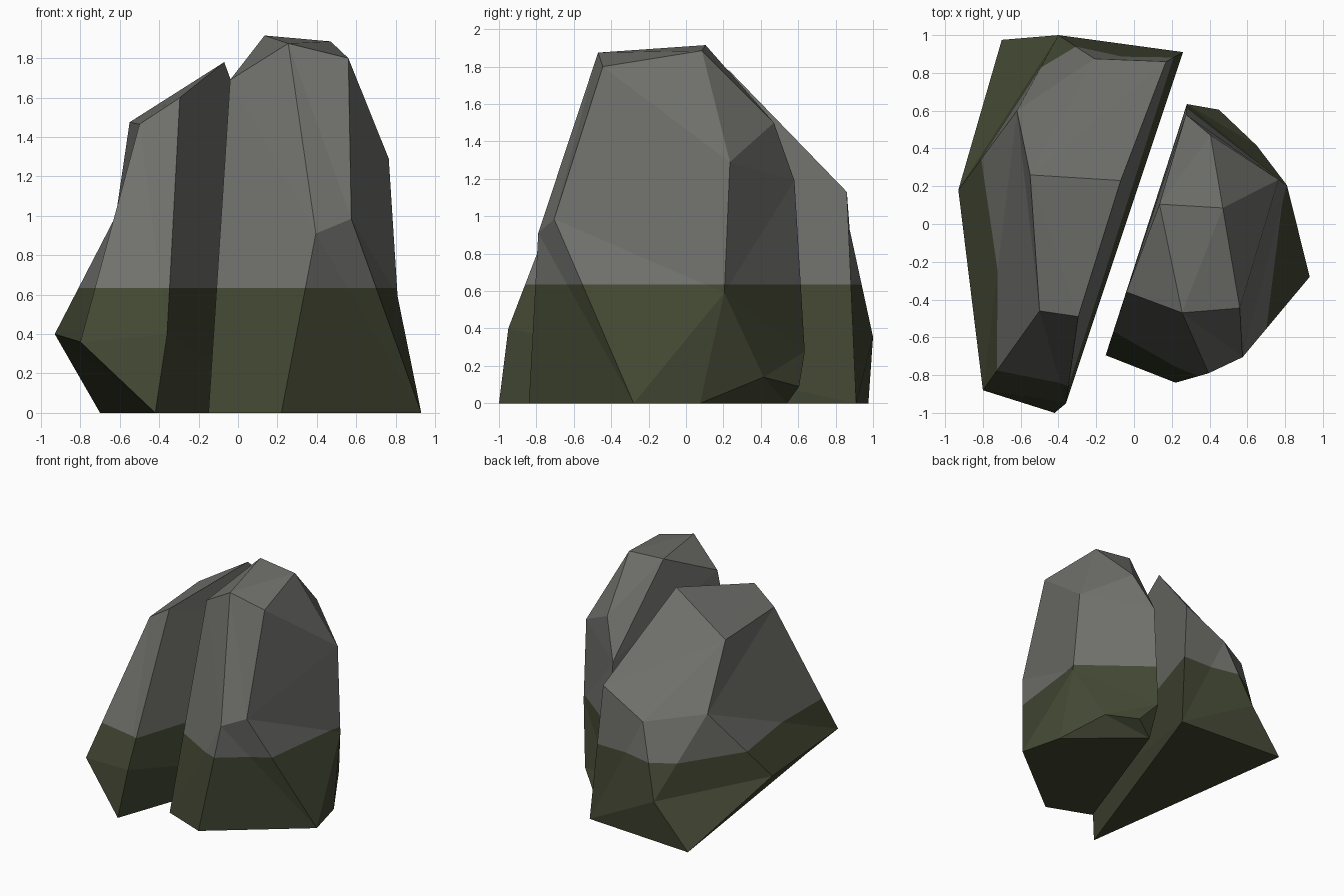
import bpy, bmesh
from mathutils import Vector

if "Cube" in bpy.data.objects:
    bpy.data.objects.remove(bpy.data.objects["Cube"])

MOSS_HEIGHT = 0.635


def material(name, colour):
    m = bpy.data.materials.new(name)
    m.diffuse_color = (*colour, 1.0)
    m.use_nodes = True
    m.node_tree.nodes["Principled BSDF"].inputs["Base Color"].default_value = m.diffuse_color
    return m


stone = material("grey_stone", (0.162, 0.162, 0.15))
moss = material("dark_moss", (0.056, 0.064, 0.033))


def boulder(name, corners, facets):
    """Chiselled boulder: each facet is a string of corner letters (a = first corner)."""
    bm = bmesh.new()
    vs = [bm.verts.new(c) for c in corners]
    for facet in facets.split():
        bm.faces.new([vs[ord(ch) - ord("a")] for ch in facet])
    bmesh.ops.recalc_face_normals(bm, faces=bm.faces[:])
    bmesh.ops.triangulate(bm, faces=bm.faces[:])
    # cut the moss line and colour by height
    bmesh.ops.bisect_plane(bm, geom=bm.verts[:] + bm.edges[:] + bm.faces[:],
                           plane_co=Vector((0, 0, MOSS_HEIGHT)), plane_no=Vector((0, 0, 1)))
    for f in bm.faces:
        f.smooth = False
        f.material_index = int(f.calc_center_median().z < MOSS_HEIGHT)
    mesh = bpy.data.meshes.new(name)
    bm.to_mesh(mesh)
    bm.free()
    mesh.materials.append(stone)
    mesh.materials.append(moss)
    ob = bpy.data.objects.new(name, mesh)
    bpy.context.collection.objects.link(ob)
    return ob


# long leaning boulder on the left
boulder("left_boulder", [
    (-0.42, -1.00, 0), (-0.70, 0.975, 0), (0.26, 0.91, 0),             # foot
    (-0.93, 0.18, 0.40), (-0.80, -0.88, 0.36), (-0.36, -0.95, 0.40),   # lower ring
    (-0.40, 1.00, 0.355),
    (-0.62, 0.60, 1.00), (-0.21, 0.875, 0.93), (0.17, 0.86, 1.13),     # back shoulder
    (-0.50, -0.46, 1.465), (-0.295, -0.49, 1.60),                      # crest
    (-0.07, 0.23, 1.78), (-0.55, 0.26, 1.475),
], "abc aedb deh ekh knh klmn mnhgij bdg dhg bgijc aflmjc eklfa")

# tall boulder on the right
boulder("right_boulder", [
    (-0.15, -0.695, 0), (0.22, -0.84, 0), (0.93, -0.28, 0),            # foot
    (0.84, 0.075, 0), (0.29, 0.54, 0),
    (0.65, 0.415, 0.14), (0.45, 0.605, 0.09), (0.28, 0.635, 0.275),    # undercut back
    (0.81, 0.205, 0.59), (0.395, -0.79, 0.91), (0.575, -0.705, 0.985), # middle
    (0.765, 0.235, 1.29), (0.275, 0.58, 1.19), (0.405, 0.47, 1.50),
    (-0.04, -0.36, 1.69), (0.255, -0.47, 1.875), (0.56, -0.445, 1.80), # crest
    (0.135, 0.105, 1.915), (0.47, 0.085, 1.885),
], "abcde abjpo bckj jkqp opr pqsr rsnm snl qls kqli kic cifd lnmhgfi fged ghe aormhe")
